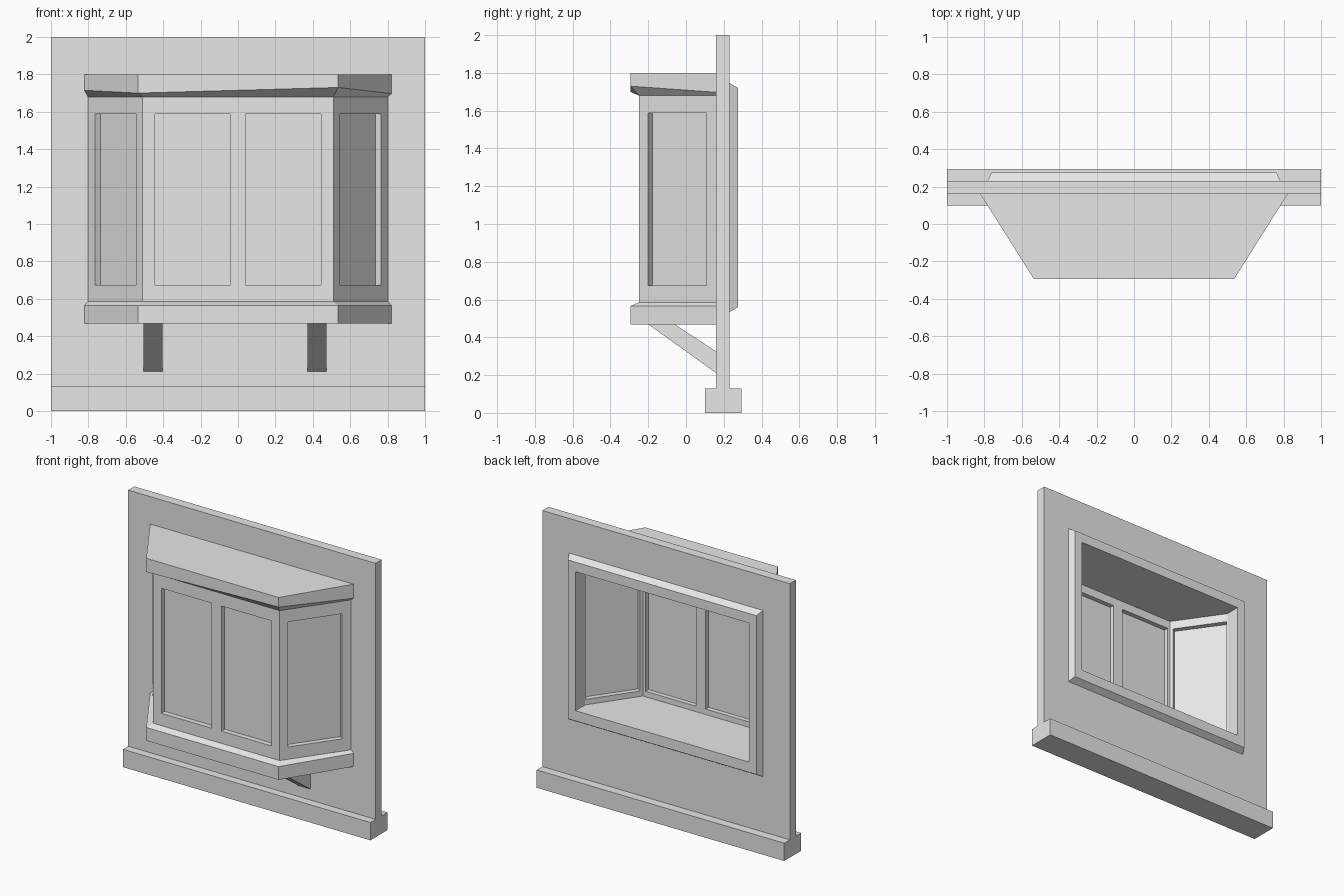
import bpy
import bmesh
from mathutils import Vector

cube = bpy.data.objects.get("Cube")
if cube:
    bpy.data.objects.remove(cube)

grey = bpy.data.materials.new("plain_grey")
grey.use_nodes = True
grey.diffuse_color = (0.8, 0.8, 0.8, 1)
grey.node_tree.nodes["Principled BSDF"].inputs["Base Color"].default_value = (0.8, 0.8, 0.8, 1)


def loft(name, rings):
    """Closed solid through matching rings of points, capped at both ends."""
    bm = bmesh.new()
    loops = [[bm.verts.new(p) for p in ring] for ring in rings]
    for a, b in zip(loops, loops[1:]):
        for i in range(len(a)):
            j = (i + 1) % len(a)
            bm.faces.new((a[i], a[j], b[j], b[i]))
    bm.faces.new(loops[0])
    bm.faces.new(loops[-1])
    bmesh.ops.recalc_face_normals(bm, faces=bm.faces)
    mesh = bpy.data.meshes.new(name)
    bm.to_mesh(mesh)
    bm.free()
    mesh.materials.append(grey)
    obj = bpy.data.objects.new(name, mesh)
    bpy.context.collection.objects.link(obj)
    return obj


def box(name, x0, x1, y0, y1, z0, z1):
    return loft(name, [[(x0, y0, z), (x1, y0, z), (x1, y1, z), (x0, y1, z)] for z in (z0, z1)])


def level(outline, z):
    return [(x, y, z) for x, y in outline]


def cut(obj, cutter):
    mod = obj.modifiers.new("opening", 'BOOLEAN')
    mod.operation = 'DIFFERENCE'
    mod.solver = 'EXACT'
    mod.object = cutter
    bpy.context.view_layer.objects.active = obj
    bpy.ops.object.modifier_apply(modifier=mod.name)


def panel(name, start, end, s0, s1, d0, d1, z0, z1):
    """Upright block along a wall line, between two depths behind its face."""
    a, b = Vector(start), Vector(end)
    along = (b - a).normalized()
    inward = Vector((-along.y, along.x))
    corners = [a + along * s + inward * d for s, d in ((s0, d0), (s1, d0), (s1, d1), (s0, d1))]
    return loft(name, [[(c.x, c.y, z) for c in corners] for z in (z0, z1)])


# Plan outlines: left wall end, left front, right front, right wall end
body = [(-0.805, 0.165), (-0.51, -0.25), (0.51, -0.25), (0.805, 0.165)]
eaves = [(-0.825, 0.165), (-0.535, -0.295), (0.535, -0.295), (0.825, 0.165)]
room = [(-0.7, 0.35), (-0.7, 0.165), (-0.467, -0.17), (0.467, -0.17), (0.7, 0.165), (0.7, 0.35)]

# Wall and plinth
wall = box("wall", -1, 1, 0.16, 0.23, 0.1, 2)
box("wall_base", -1, 1, 0.10, 0.295, 0, 0.13)

# Inner casing with sloped edges
casing = loft("inner_casing", [
    [(-x, y, z0), (x, y, z0), (x, y, z1), (-x, y, z1)]
    for x, y, z0, z1 in ((0.785, 0.225, 0.53, 1.75), (0.762, 0.275, 0.56, 1.72))])

# Bay body hollowed into the wall
bay = loft("bay_body", [level(body, 0.585), level(body, 1.68)])
hollow = loft("hollow_cutter", [level(room, 0.635), level(room, 1.65)])
for part in (wall, casing, bay):
    cut(part, hollow)
cutters = [hollow]

# Window openings and panes: two in front, one on each side
windows = [
    ("front_right_pane", 1, 0.065, 0.47),
    ("front_left_pane", 1, 0.55, 0.955),
    ("right_pane", 0, 0.068, 0.448),
    ("left_pane", 2, 0.061, 0.441),
]
for name, side, s0, s1 in windows:
    start, end = body[side], body[side + 1]
    hole = panel(name + "_cutter", start, end, s0, s1, -0.05, 0.12, 0.675, 1.588)
    cut(bay, hole)
    cutters.append(hole)
    panel(name, start, end, s0 - 0.005, s1 + 0.005, 0.038, 0.046, 0.67, 1.593)

for cutter in cutters:
    bpy.data.objects.remove(cutter)

# Sill with sloped upper edge
loft("bay_sill", [level(eaves, 0.468), level(eaves, 0.565), level(body, 0.585)])

# Flat roof with uneven fascia and sloped soffit
drops = (1.715, 1.70, 1.73, 1.697)
fascia = [(x, y, z) for (x, y), z in zip(eaves, drops)]
loft("bay_roof", [level(body, 1.68), fascia, level(eaves, 1.8)])

# Slanted support brackets
strut = [(-0.20, 0.469), (-0.06, 0.469), (0.165, 0.322), (0.165, 0.207)]
for name, x0, x1 in (("right_bracket", -0.505, -0.405), ("left_bracket", 0.372, 0.472)):
    loft(name, [[(x, y, z) for y, z in strut] for x in (x0, x1)])
